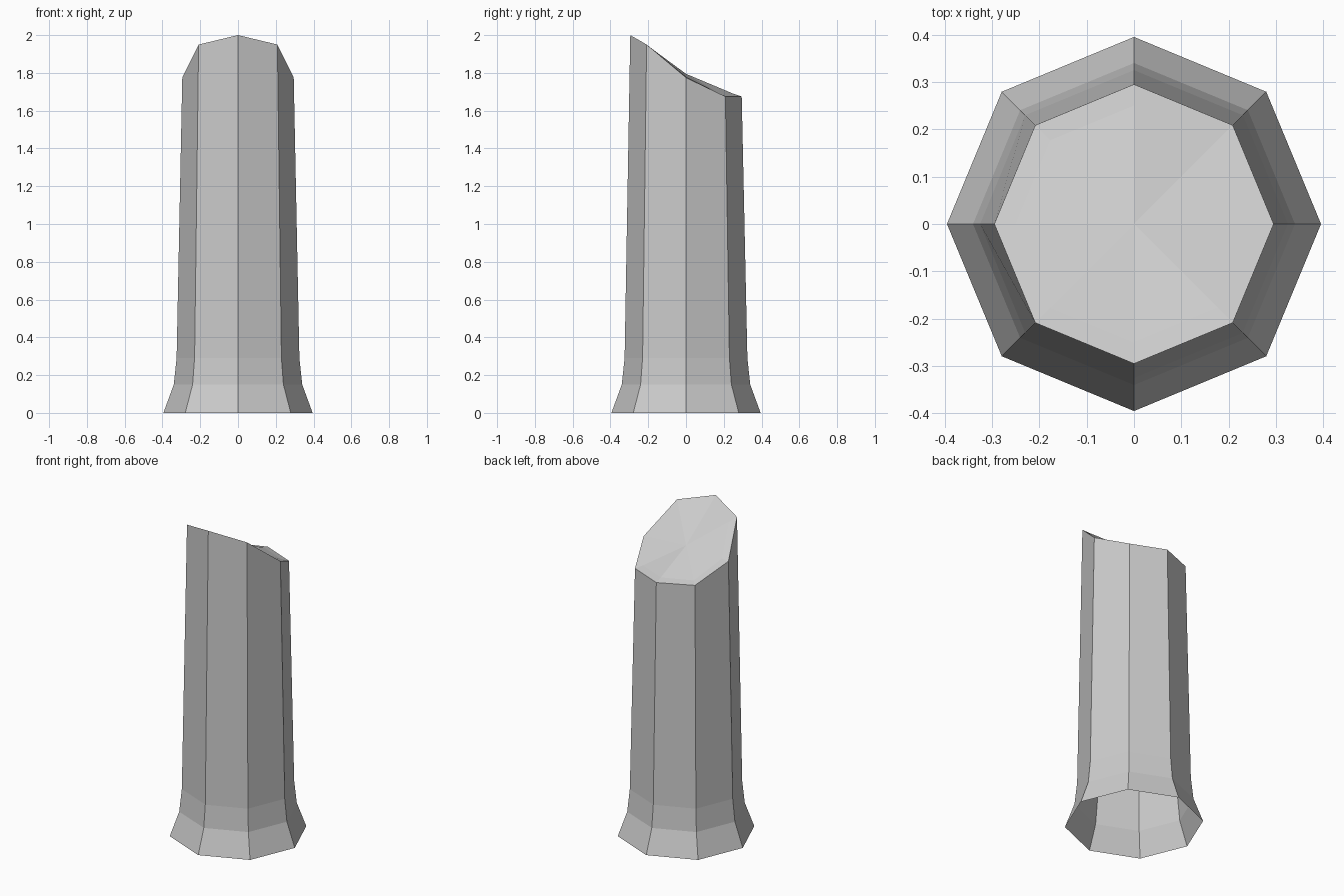
import bpy, bmesh
from math import cos, sin, pi

if "Cube" in bpy.data.objects:
    bpy.data.objects.remove(bpy.data.objects["Cube"])

SIDES = 8
bm = bmesh.new()


def ring(radius, heights):
    """Octagonal loop of vertices; corner 0 lies on +x."""
    return [bm.verts.new((radius * cos(2 * pi * i / SIDES),
                          radius * sin(2 * pi * i / SIDES), heights[i]))
            for i in range(SIDES)]


def bridge(lower, upper):
    for i in range(SIDES):
        j = (i + 1) % SIDES
        bm.faces.new((lower[i], lower[j], upper[j], upper[i]))


# Flared foot, tapering shaft and slanted broken rim; the underside is open
rim_z = [1.775, 1.675, 1.675, 1.68, 1.775, 1.95, 2.0, 1.95]
cap_z = [1.78, 1.69, 1.69, 1.69, 1.78, 1.925, 1.965, 1.925]
loops = [
    ring(0.395, [0.0] * SIDES),
    ring(0.34, [0.15] * SIDES),
    ring(0.325, [0.29] * SIDES),
    ring(0.295, rim_z),
    ring(0.25, cap_z),
]
for lower, upper in zip(loops, loops[1:]):
    bridge(lower, upper)

# Slanted top surface
centre = bm.verts.new((0, 0, 1.795))
for i in range(SIDES):
    bm.faces.new((loops[-1][i], loops[-1][(i + 1) % SIDES], centre))

bmesh.ops.recalc_face_normals(bm, faces=bm.faces)
mesh = bpy.data.meshes.new("broken_column")
bm.to_mesh(mesh)
bm.free()
column = bpy.data.objects.new("broken_column", mesh)
bpy.context.collection.objects.link(column)
